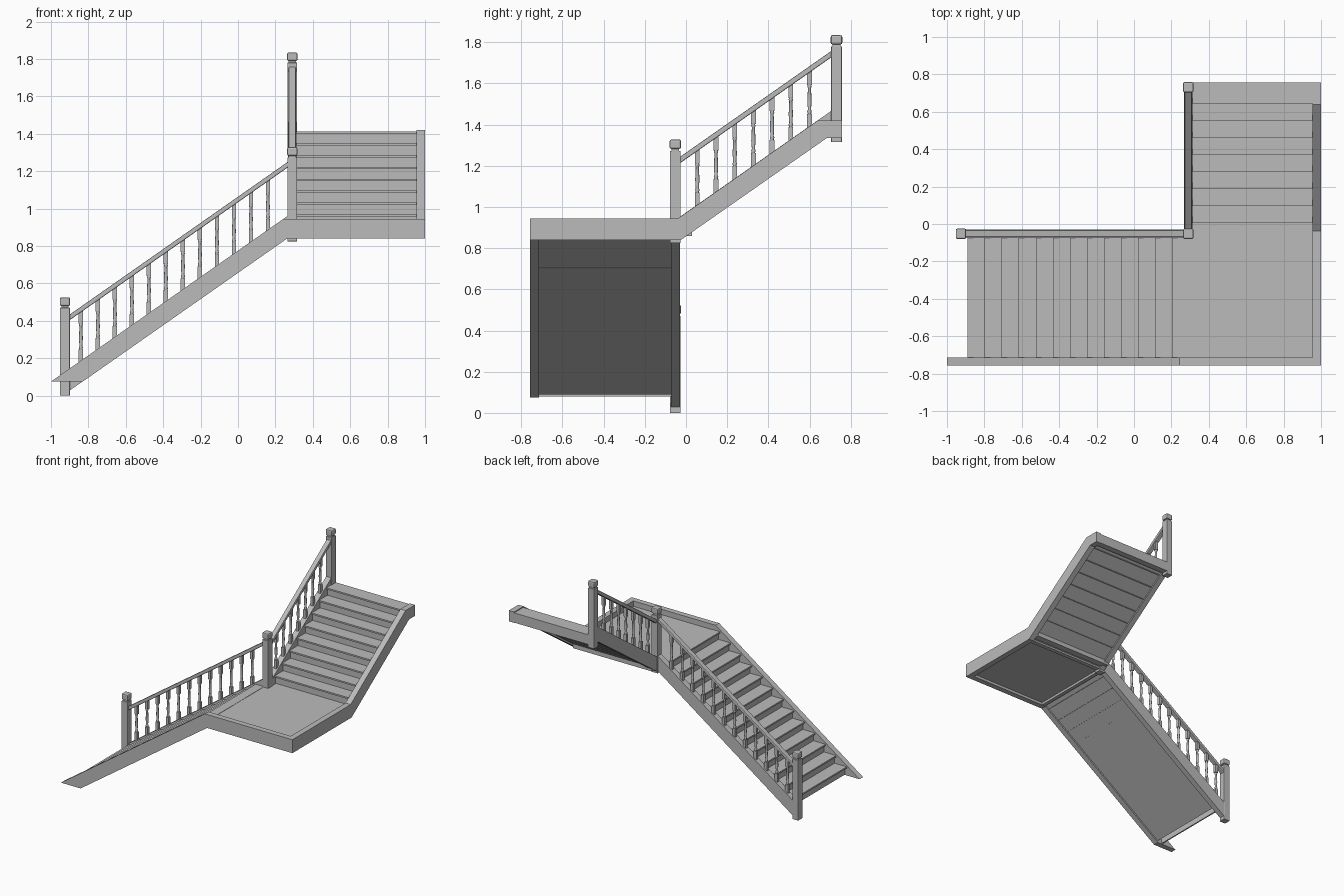
import bpy, bmesh
from mathutils import Vector

old = bpy.data.objects.get("Cube")
if old:
    bpy.data.objects.remove(old, do_unlink=True)

grey = bpy.data.materials.new("plain grey")
grey.use_nodes = True
COLOUR = (0.5, 0.5, 0.5, 1)
grey.diffuse_color = COLOUR
grey.node_tree.nodes["Principled BSDF"].inputs["Base Color"].default_value = COLOUR

SLOPE, RISE, RUN = 0.7, 0.0635, 0.0912
FLOOR = 0.905          # landing height


def finish(name, bm, bevel=0):
    bmesh.ops.recalc_face_normals(bm, faces=bm.faces)
    mesh = bpy.data.meshes.new(name)
    bm.to_mesh(mesh)
    bm.free()
    mesh.materials.append(grey)
    obj = bpy.data.objects.new(name, mesh)
    bpy.context.collection.objects.link(obj)
    if bevel:
        mod = obj.modifiers.new("soft edges", "BEVEL")
        mod.width, mod.segments = bevel, 2
    return obj


def prism(name, along, points, lo, hi, bevel=0):
    """Side profile (run, height) along x or y, extruded across from lo to hi."""
    bm = bmesh.new()
    place = (lambda u, w, z: (u, w, z)) if along == "x" else (lambda u, w, z: (w, u, z))
    face = bm.faces.new([bm.verts.new(place(u, lo, z)) for u, z in points])
    moved = bmesh.ops.extrude_face_region(bm, geom=[face])["geom"]
    shift = Vector(place(0, hi - lo, 0))
    bmesh.ops.translate(bm, vec=shift, verts=[v for v in moved if isinstance(v, bmesh.types.BMVert)])
    return finish(name, bm, bevel)


def box(name, x, y, z, bevel=0):
    return prism(name, "x", [(x[0], z[0]), (x[1], z[0]), (x[1], z[1]), (x[0], z[1])], *y, bevel)


def band(name, along, u0, u1, low, high, lo, hi, bevel=0):
    """Sloping bar; low and high give the height at u0."""
    up = SLOPE * (u1 - u0)
    return prism(name, along, [(u0, low), (u1, low + up), (u1, high + up), (u0, high)], lo, hi, bevel)


def lathe(name, x, y, rings, sides):
    """Turned part from (radius, height) rings."""
    bm = bmesh.new()
    bmesh.ops.create_circle(bm, segments=sides, radius=rings[0][0], cap_ends=True)
    bmesh.ops.translate(bm, vec=(x, y, rings[0][1]), verts=bm.verts)
    face = bm.faces[:][0]
    for (r0, z0), (r1, z1) in zip(rings, rings[1:]):
        face = bmesh.ops.extrude_discrete_faces(bm, faces=[face])["faces"][0]
        for v in face.verts:
            v.co = (x + (v.co.x - x) * r1 / r0, y + (v.co.y - y) * r1 / r0, z1)
    bmesh.ops.remove_doubles(bm, verts=bm.verts, dist=1e-5)
    obj = finish(name, bm)
    for p in obj.data.polygons:
        p.use_smooth = abs(p.normal.z) < 0.9
    return obj


def newel(name, x, y, bottom, top):
    h = 0.026
    box(name + "_post", (x - h, x + h), (y - h, y + h), (bottom, top - 0.055), 0.002)
    box(name + "_neck", (x - 0.019, x + 0.019), (y - 0.019, y + 0.019), (top - 0.06, top - 0.04))
    box(name + "_cap", (x - 0.028, x + 0.028), (y - 0.028, y + 0.028), (top - 0.046, top), 0.009)


def baluster(name, x, y, bottom, top):
    h, end = 0.0115, 0.06
    box(name + "_foot", (x - h, x + h), (y - h, y + h), (bottom - 0.01, bottom + end))
    box(name + "_head", (x - h, x + h), (y - h, y + h), (top - end, top + 0.01))
    a, b = bottom + end, top - end
    lathe(name + "_spindle", x, y, [(0.008, a), (0.011, a + 0.012), (0.0075, a + 0.02),
          (0.0105, a + 0.06), (0.0075, b - 0.015), (0.011, b - 0.008), (0.008, b)], 12)


def steps(name, along, start, first, count, lo, hi):
    for i in range(count):
        u, z = start + i * RUN, first + i * RISE
        tread = [(u, z - 0.012), (u + RUN + 0.025, z - 0.012), (u + RUN + 0.025, z), (u, z)]
        prism(f"{name}_tread_{i + 1}", along, tread, lo, hi)
        riser = [(u + 0.014, z - RISE), (u + 0.024, z - RISE), (u + 0.024, z - 0.012), (u + 0.014, z - 0.012)]
        prism(f"{name}_riser_{i + 1}", along, riser, lo, hi)


# Outer stringers, running on round the landing
prism("lower_outer_stringer", "x", [(-1, 0.075), (-0.83, 0.075), (0.263, 0.84), (1, 0.84),
      (1, 0.945), (0.243, 0.945)], -0.757, -0.713)
prism("upper_outer_stringer", "y", [(-0.713, 0.84), (-0.025, 0.84), (0.684, 1.335), (0.757, 1.335),
      (0.757, 1.42), (0.64, 1.42), (-0.038, 0.945), (-0.713, 0.945)], 0.955, 1)

# Inner stringers between the newels
band("lower_inner_stringer", "x", -0.91, 0.28, 0.02, 0.138, -0.074, -0.03)
band("upper_inner_stringer", "y", -0.04, 0.715, 0.83, 0.945, 0.268, 0.312)

# Newel posts
newel("lower_newel", -0.925, -0.052, 0, 0.525)
newel("middle_newel", 0.29, -0.052, 0.825, 1.328)
newel("upper_newel", 0.29, 0.731, 1.315, 1.835)

# Handrails
band("lower_handrail", "x", -0.905, 0.27, 0.4, 0.43, -0.07, -0.033, 0.005)
band("upper_handrail", "y", -0.03, 0.71, 1.212, 1.243, 0.271, 0.309, 0.005)

# Balusters
for i in range(12):
    x = -0.84 + i * 0.0909
    rise = SLOPE * (x + 0.905)
    baluster(f"lower_baluster_{i + 1}", x, -0.052, 0.14 + rise, 0.4 + rise)
for i in range(7):
    y = 0.055 + i * 0.0908
    rise = SLOPE * (y + 0.03)
    baluster(f"upper_baluster_{i + 1}", 0.29, y, 0.952 + rise, 1.212 + rise)

# Steps
steps("lower", "x", -0.89, FLOOR - 12 * RISE, 12, -0.713, -0.072)
steps("upper", "y", 0.006, FLOOR + RISE, 7, 0.31, 0.955)

# Landing floor, with its nosing, riser and edge beams
box("landing_nosing", (0.204, 0.275), (-0.713, -0.072), (FLOOR - 0.012, FLOOR))
box("landing_riser", (0.218, 0.228), (-0.713, -0.072), (FLOOR - RISE, FLOOR - 0.012))
box("landing_floor", (0.275, 0.955), (-0.713, 0.03), (FLOOR - 0.045, FLOOR - 0.002))
box("landing_side_beam", (0.265, 0.295), (-0.713, -0.05), (0.842, FLOOR - 0.012))
box("landing_back_beam", (0.29, 0.955), (-0.06, -0.025), (0.842, FLOOR - 0.012))

# Top step and end beam
TOP = FLOOR + 8 * RISE
box("top_nosing", (0.31, 0.955), (0.644, 0.715), (TOP - 0.012, TOP))
box("top_riser", (0.31, 0.955), (0.658, 0.668), (TOP - RISE, TOP - 0.012))
box("top_beam", (0.31, 0.955), (0.708, 0.757), (1.337, TOP))

# Sloping soffits under the flights
band("lower_soffit", "x", -0.83, 0.27, 0.089, 0.099, -0.713, -0.072)
band("upper_soffit", "y", -0.03, 0.715, 0.852, 0.862, 0.31, 0.955)
